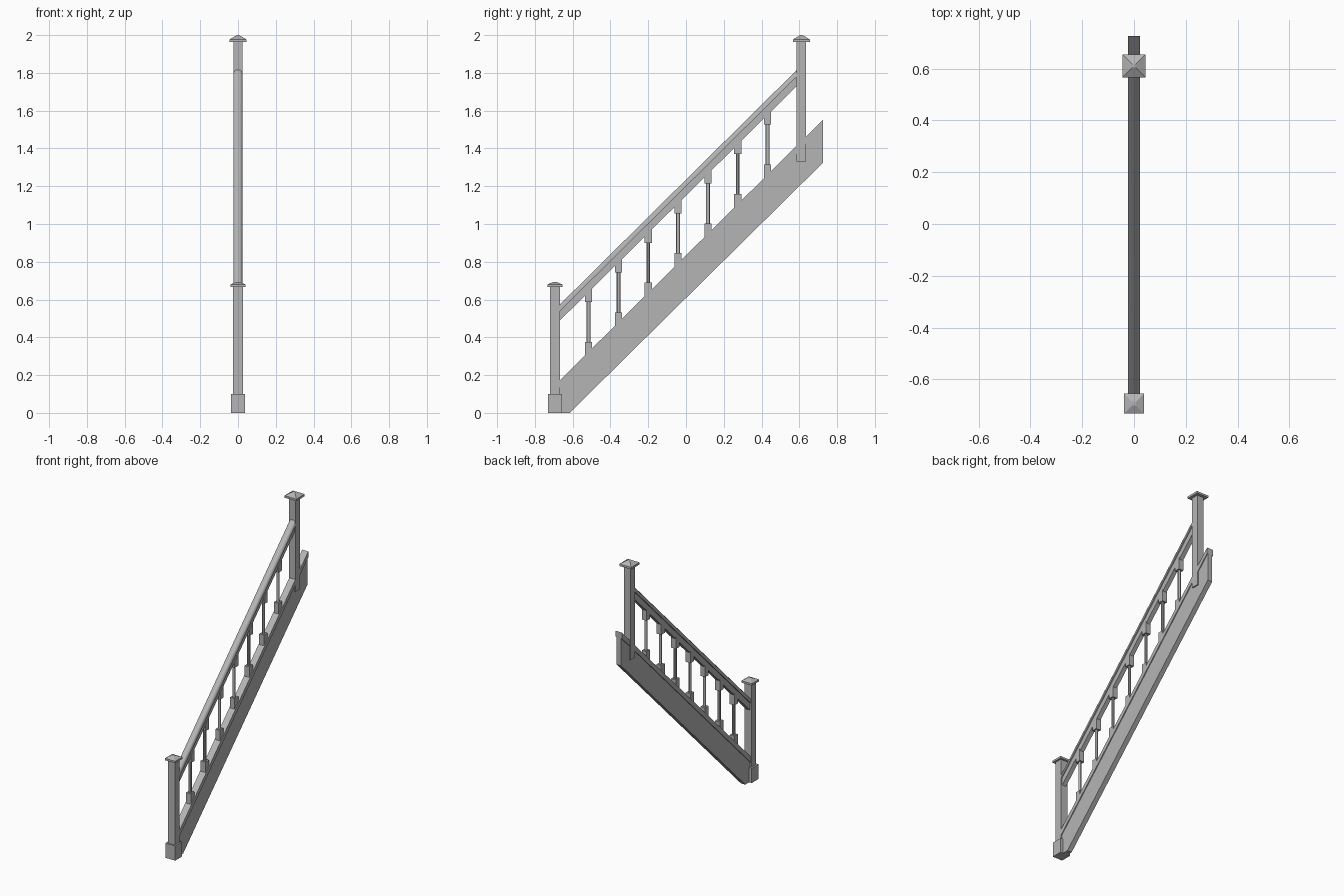
import bpy
import bmesh

cube = bpy.data.objects.get("Cube")
if cube:
    bpy.data.objects.remove(cube, do_unlink=True)

GREY = (0.46, 0.46, 0.46, 1)
mat = bpy.data.materials.new("grey paint")
mat.use_nodes = True
mat.diffuse_color = GREY
mat.node_tree.nodes["Principled BSDF"].inputs["Base Color"].default_value = GREY

SLOPE = 0.99


def finish(bm, name):
    bmesh.ops.recalc_face_normals(bm, faces=bm.faces)
    mesh = bpy.data.meshes.new(name)
    bm.to_mesh(mesh)
    bm.free()
    mesh.materials.append(mat)
    obj = bpy.data.objects.new(name, mesh)
    bpy.context.collection.objects.link(obj)
    return obj


def loft(name, rings):
    """Skin a list of equally long point rings and close both ends."""
    bm = bmesh.new()
    loops = [[bm.verts.new(p) for p in ring] for ring in rings]
    n = len(loops[0])
    for a, b in zip(loops, loops[1:]):
        for i in range(n):
            j = (i + 1) % n
            bm.faces.new((a[i], a[j], b[j], b[i]))
    bm.faces.new(loops[0])
    bm.faces.new(loops[-1])
    return finish(bm, name)


def square_stack(name, y, levels):
    """Square tower from (half width, height) levels."""
    return loft(name, [[(-h, y - h, z), (h, y - h, z), (h, y + h, z), (-h, y + h, z)]
                       for h, z in levels])


def side_plate(name, outline, half):
    """Extrude a (y, z) outline across x."""
    return loft(name, [[(x, y, z) for y, z in outline] for x in (-half, half)])


def sloped(name, section, y0, y1, z0):
    """Sweep an (x, z) section up the stair pitch; z0 is its height at y = 0."""
    return loft(name, [[(x, y, z0 + SLOPE * y + z) for x, z in section] for y in (y0, y1)])


def rect(half, low, high):
    return [(-half, low), (half, low), (half, high), (-half, high)]


BOTTOM_Y, TOP_Y = -0.694, 0.611

# Newel posts with plinth and shallow pyramid caps
square_stack("lower_post", BOTTOM_Y, [(0.026, 0.05), (0.026, 0.67)])
square_stack("lower_post_base", BOTTOM_Y, [(0.037, 0), (0.037, 0.1)])
square_stack("lower_post_cap", BOTTOM_Y, [(0.039, 0.667), (0.039, 0.68), (0.008, 0.694)])
square_stack("upper_post", TOP_Y, [(0.025, 1.33), (0.025, 1.97)])
square_stack("upper_post_cap", TOP_Y, [(0.045, 1.963), (0.045, 1.977), (0.006, 2.0)])

# Stringer board with a level foot and plumb upper end
side_plate("stringer", [(-0.68, 0), (-0.616, 0), (0.726, 1.325), (0.726, 1.52), (-0.68, 0.13)], 0.017)
sloped("stringer_cap", rect(0.023, -0.04, 0), -0.68, 0.726, 0.834)

# Handrail with a rounded top over a narrower sub-rail
rail_section = [(-0.023, -0.036), (0.023, -0.036), (0.023, -0.018), (0.019, -0.007),
                (0.011, 0), (-0.011, 0), (-0.019, -0.007), (-0.023, -0.018)]
handrail = sloped("handrail", rail_section, -0.68, 0.6, 1.235)
sloped("sub_rail", rect(0.015, -0.085, -0.03), -0.68, 0.6, 1.235)
handrail.select_set(True)
bpy.context.view_layer.objects.active = handrail
bpy.ops.object.shade_smooth_by_angle(angle=0.7)
handrail.select_set(False)

# Balusters: square end blocks cut to the pitch, round shafts between
for i in range(7):
    y = -0.516 + 0.158 * i
    rise = 0.1566 * i
    low, high = 0.376 + rise, 0.587 + rise
    a, b, h = y - 0.019, y + 0.019, 0.018
    foot, head = 0.82, 1.16
    side_plate(f"baluster_foot_{i + 1}",
               [(a, foot + SLOPE * a), (b, foot + SLOPE * b), (b, low), (a, low)], h)
    side_plate(f"baluster_head_{i + 1}",
               [(a, high), (b, high), (b, head + SLOPE * b), (a, head + SLOPE * a)], h)
    bpy.ops.mesh.primitive_cylinder_add(vertices=12, radius=0.01, depth=high - low + 0.01,
                                        location=(0, y, (low + high) / 2))
    shaft = bpy.context.object
    shaft.name = f"baluster_shaft_{i + 1}"
    shaft.data.materials.append(mat)
    bpy.ops.object.shade_smooth_by_angle()
    shaft.select_set(False)
